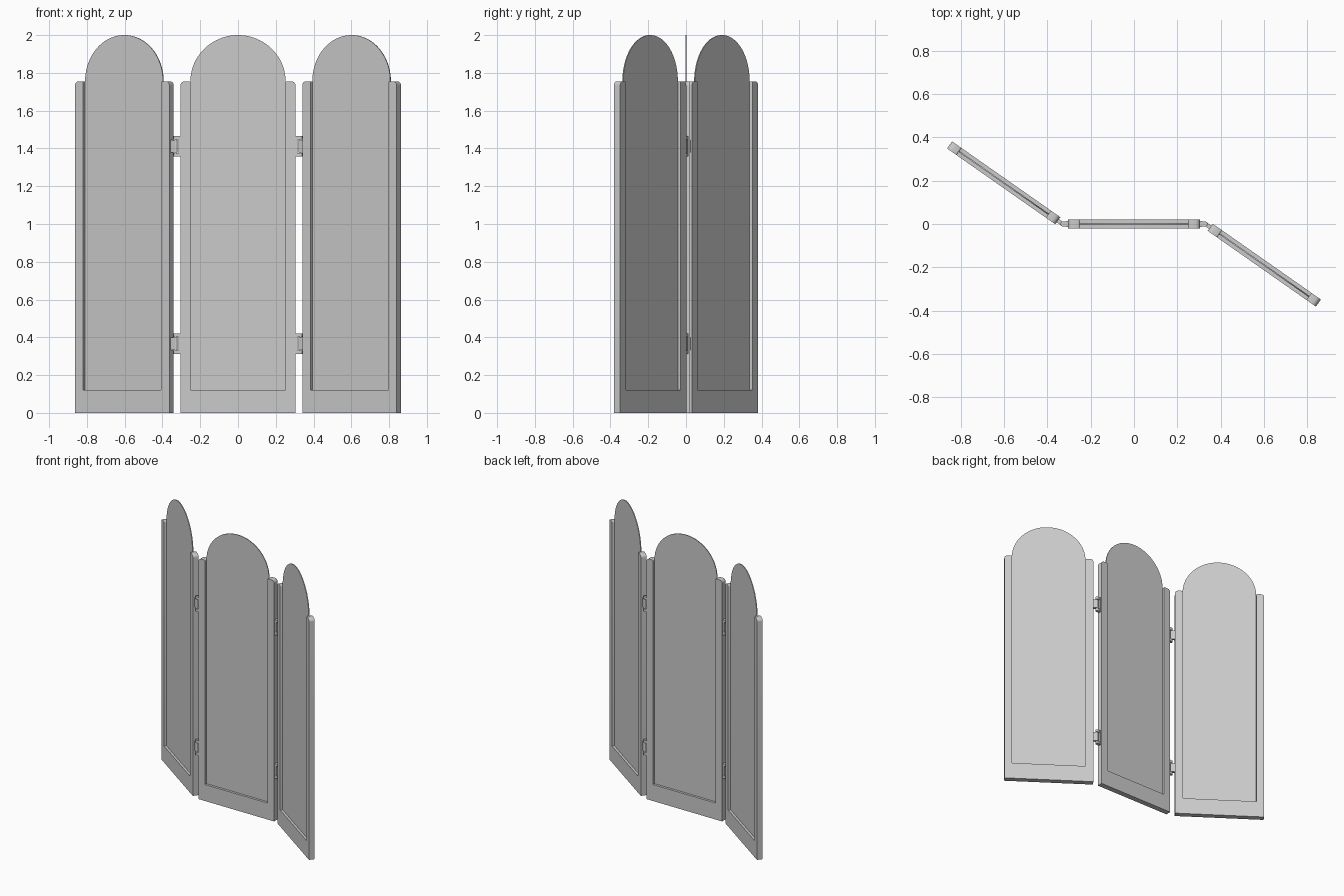
import bpy, bmesh
from math import sin, cos, pi, radians
from mathutils import Matrix

if "Cube" in bpy.data.objects:
    bpy.data.objects.remove(bpy.data.objects["Cube"])

W, INNER, SHOULDER, RAIL = 0.305, 0.252, 1.755, 0.12   # leaf half width, opening, heights
TILT = radians(-35)


def finish(name, bm, matrix):
    bmesh.ops.recalc_face_normals(bm, faces=bm.faces)
    mesh = bpy.data.meshes.new(name)
    bm.to_mesh(mesh)
    bm.free()
    ob = bpy.data.objects.new(name, mesh)
    bpy.context.collection.objects.link(ob)
    ob.matrix_world = matrix
    bpy.ops.object.select_all(action='DESELECT')
    ob.select_set(True)
    bpy.context.view_layer.objects.active = ob
    bpy.ops.object.shade_smooth_by_angle(angle=radians(35))
    return ob


def extrude_xz(bm, pts, depth):
    """Extrude an x-z outline symmetrically about y = 0."""
    face = bm.faces.new([bm.verts.new((x, -depth / 2, z)) for x, z in pts])
    new = bmesh.ops.extrude_face_region(bm, geom=[face])['geom']
    bmesh.ops.translate(bm, vec=(0, depth, 0),
                        verts=[v for v in new if isinstance(v, bmesh.types.BMVert)])


def arc(cx, cz, rx, rz, a0, a1, n):
    return [(cx + rx * cos(a0 + (a1 - a0) * i / n), cz + rz * sin(a0 + (a1 - a0) * i / n))
            for i in range(n + 1)]


def leaf(side, matrix):
    # U-shaped frame with rounded stile tops
    r, s = 0.022, 0.006
    half = [(W, 0)] + arc(W - r, SHOULDER - r, r, r, 0, pi / 2, 6)
    half += arc(INNER + s, SHOULDER - s, s, s, pi / 2, pi, 3) + [(INNER, RAIL)]
    bm = bmesh.new()
    extrude_xz(bm, half + [(-x, z) for x, z in reversed(half)], 0.04)
    finish(side + "_frame", bm, matrix)
    # thin inset panel with arched top
    bm = bmesh.new()
    extrude_xz(bm, [(-INNER, RAIL), (INNER, RAIL)]
               + arc(0, SHOULDER, INNER, 2 - SHOULDER, 0, pi, 40), 0.006)
    finish(side + "_arched_panel", bm, matrix)


def box(bm, x0, x1, y, z0, z1):
    m = Matrix.Translation(((x0 + x1) / 2, 0, (z0 + z1) / 2)) @ Matrix.Diagonal((x1 - x0, y, z1 - z0, 1))
    bmesh.ops.create_cube(bm, size=1, matrix=m)


def barrel(bm, radius, z0, z1):
    bmesh.ops.create_cone(bm, cap_ends=True, segments=20, radius1=radius, radius2=radius,
                          depth=z1 - z0, matrix=Matrix.Translation((0, 0, (z0 + z1) / 2)))


def hinge(name, sign, z):
    # local origin at the pivot, local +x runs away from the centre leaf
    pivot = Matrix.Translation((sign * 0.33, 0, z))
    flip = Matrix.Rotation(0 if sign > 0 else pi, 4, 'Z')
    # fork fixed to the centre leaf
    bm = bmesh.new()
    box(bm, -0.028, -0.015, 0.026, -0.054, 0.054)
    for z0, z1 in ((-0.054, -0.036), (0.036, 0.054)):
        box(bm, -0.02, 0, 0.022, z0, z1)
        barrel(bm, 0.011, z0, z1)
    finish(name + "_fork", bm, pivot @ flip)
    # tongue fixed to the tilted leaf
    bm = bmesh.new()
    box(bm, 0, 0.029, 0.018, -0.033, 0.033)
    barrel(bm, 0.009, -0.033, 0.033)
    barrel(bm, 0.004, -0.05, 0.05)
    finish(name + "_tongue", bm, pivot @ Matrix.Rotation(TILT, 4, 'Z') @ flip)


leaf("centre", Matrix.Identity(4))
for side, sign in (("left", -1), ("right", 1)):
    leaf(side, Matrix.Translation((sign * 0.6015, -sign * 0.19, 0)) @ Matrix.Rotation(TILT, 4, 'Z'))
    for level, z in (("lower", 0.365), ("upper", 1.412)):
        hinge(f"{side}_{level}_hinge", sign, z)
